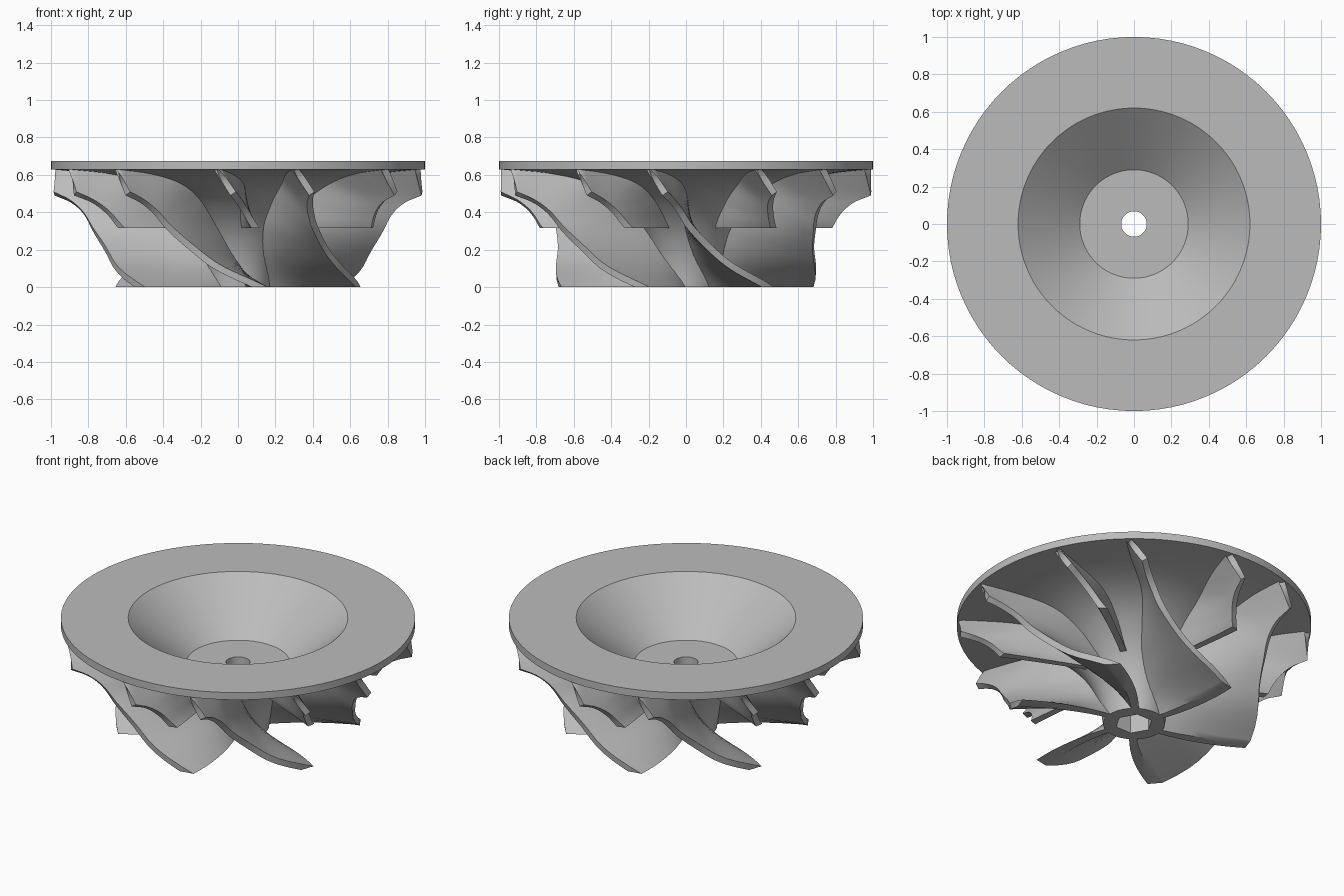
import bpy, bmesh, math
from mathutils import Vector

cube = bpy.data.objects.get("Cube")
if cube:
    bpy.data.objects.remove(cube, do_unlink=True)

metal = bpy.data.materials.new("cast_grey")
metal.use_nodes = True
GREY = (0.5, 0.5, 0.5, 1)
metal.diffuse_color = GREY
metal.node_tree.nodes["Principled BSDF"].inputs["Base Color"].default_value = GREY


def smooth(points):
    """Smooth curve through (z, value) points, straight beyond its ends."""
    n = len(points)

    def slope(i):
        a, b = points[max(i - 1, 0)], points[min(i + 1, n - 1)]
        return (b[1] - a[1]) / (b[0] - a[0])

    def value(z):
        if z <= points[0][0]:
            return points[0][1] + slope(0) * (z - points[0][0])
        if z >= points[-1][0]:
            return points[-1][1]
        i = max(k for k in range(n - 1) if points[k][0] <= z)
        (z0, v0), (z1, v1) = points[i], points[i + 1]
        h = z1 - z0
        t = (z - z0) / h
        return ((2*t**3 - 3*t*t + 1) * v0 + (t**3 - 2*t*t + t) * h * slope(i)
                + (3*t*t - 2*t**3) * v1 + (t**3 - t*t) * h * slope(i + 1))
    return value


# Radius and wrap angle (degrees) against height, at the hub and at the blade's outer edge
hub_r = smooth([(0, .175), (.1, .19), (.2, .22), (.3, .27), (.4, .35),
                (.5, .47), (.57, .62), (.61, .8), (.63, 1)])
tip_r = smooth([(0, .685), (.1, .70), (.2, .72), (.315, .78), (.4, .83), (.46, .9), (.5, .99)])
hub_wrap = smooth([(0, 62), (.15, 30), (.3, 15), (.45, 11), (.55, 8), (.63, 0)])
tip_wrap = smooth([(0, 52), (.1, 34), (.2, 23), (.315, 14), (.4, 10), (.5, 5.5)])
TOP, TIP_TOP = .63, .5


def finish(bm, name):
    bmesh.ops.recalc_face_normals(bm, faces=bm.faces)
    mesh = bpy.data.meshes.new(name)
    bm.to_mesh(mesh)
    bm.free()
    mesh.materials.append(metal)
    obj = bpy.data.objects.new(name, mesh)
    bpy.context.collection.objects.link(obj)
    bpy.ops.object.select_all(action='DESELECT')
    obj.select_set(True)
    bpy.context.view_layer.objects.active = obj
    bpy.ops.object.shade_smooth_by_angle(angle=math.radians(35))
    return obj


def build_hub(segments=96):
    """Closed turned profile; rings marked True are hexagonal."""
    profile = [(.068, .4, False), (.29, .4, False), (.62, .675, False), (1, .675, False)]
    steps = 28
    for i in range(steps + 1):
        z = TOP * (1 - (i / steps) ** 2)
        profile.append((hub_r(z), z, False))
    profile += [(.106, 0, True), (.106, .15, True), (.068, .15, False)]
    bm = bmesh.new()
    rings = []
    for r, z, is_hex in profile:
        ring = []
        for k in range(segments):
            a = math.tau * k / segments
            rr = r
            if is_hex:
                rr *= math.cos(math.pi / 6) / math.cos(a % (math.pi / 3) - math.pi / 6)
            ring.append(bm.verts.new((rr * math.cos(a), rr * math.sin(a), z)))
        rings.append(ring)
    for a, b in zip(rings, rings[1:] + rings[:1]):
        for k in range(segments):
            j = (k + 1) % segments
            bm.faces.new((a[k], a[j], b[j], b[k]))
    return finish(bm, "hub_and_disc")


def blade_point(u, s, end, start):
    """u runs from disc to free end, s from hub to outer edge."""
    zh = TOP + (end - TOP) * u * abs(u)
    zt = TIP_TOP + (end - TIP_TOP) * u * abs(u)
    rh = min(hub_r(zh), .99) - .015
    r = rh + (tip_r(zt) - rh) * s
    z = (zh + .012) * (1 - s) + zt * s
    a = math.radians(start + hub_wrap(zh) * (1 - s) + tip_wrap(zt) * s)
    return Vector((r * math.sin(a), -r * math.cos(a), z))


def build_blade(name, start, end, half=.018, rows=28, cols=8):
    low = end - .06                     # overshoot, trimmed flat below
    bm = bmesh.new()
    sides = ([], [])
    e = .004
    for i in range(rows + 1):
        lines = ([], [])
        for j in range(cols + 1):
            u, s = i / rows, j / cols
            u0, s0 = max(u, e), s
            p = blade_point(u, s, low, start)
            du = blade_point(u0 + e, s0, low, start) - blade_point(u0 - e, s0, low, start)
            ds = blade_point(u0, s0 + e, low, start) - blade_point(u0, s0 - e, low, start)
            n = du.cross(ds).normalized() * half
            lines[0].append(bm.verts.new(p + n))
            lines[1].append(bm.verts.new(p - n))
        sides[0].append(lines[0])
        sides[1].append(lines[1])
    for g in sides:
        for i in range(rows):
            for j in range(cols):
                bm.faces.new((g[i][j], g[i][j+1], g[i+1][j+1], g[i+1][j]))
    # Close the four rims between both sides
    f, b = sides
    for i in range(rows):
        for j in (0, cols):
            bm.faces.new((f[i][j], f[i+1][j], b[i+1][j], b[i][j]))
    for j in range(cols):
        for i in (0, rows):
            bm.faces.new((f[i][j], f[i][j+1], b[i][j+1], b[i][j]))
    # Flat free end
    cut = bmesh.ops.bisect_plane(bm, geom=bm.verts[:] + bm.edges[:] + bm.faces[:],
                                 plane_co=(0, 0, end), plane_no=(0, 0, -1), clear_outer=True)
    edges = [g for g in cut["geom_cut"] if isinstance(g, bmesh.types.BMEdge)]
    bmesh.ops.holes_fill(bm, edges=edges, sides=0)
    return finish(bm, name)


build_hub()
for k in range(6):
    build_blade(f"main_blade_{k + 1}", 18 + 60 * k, 0)
    build_blade(f"splitter_blade_{k + 1}", -7 + 60 * k, .315)
